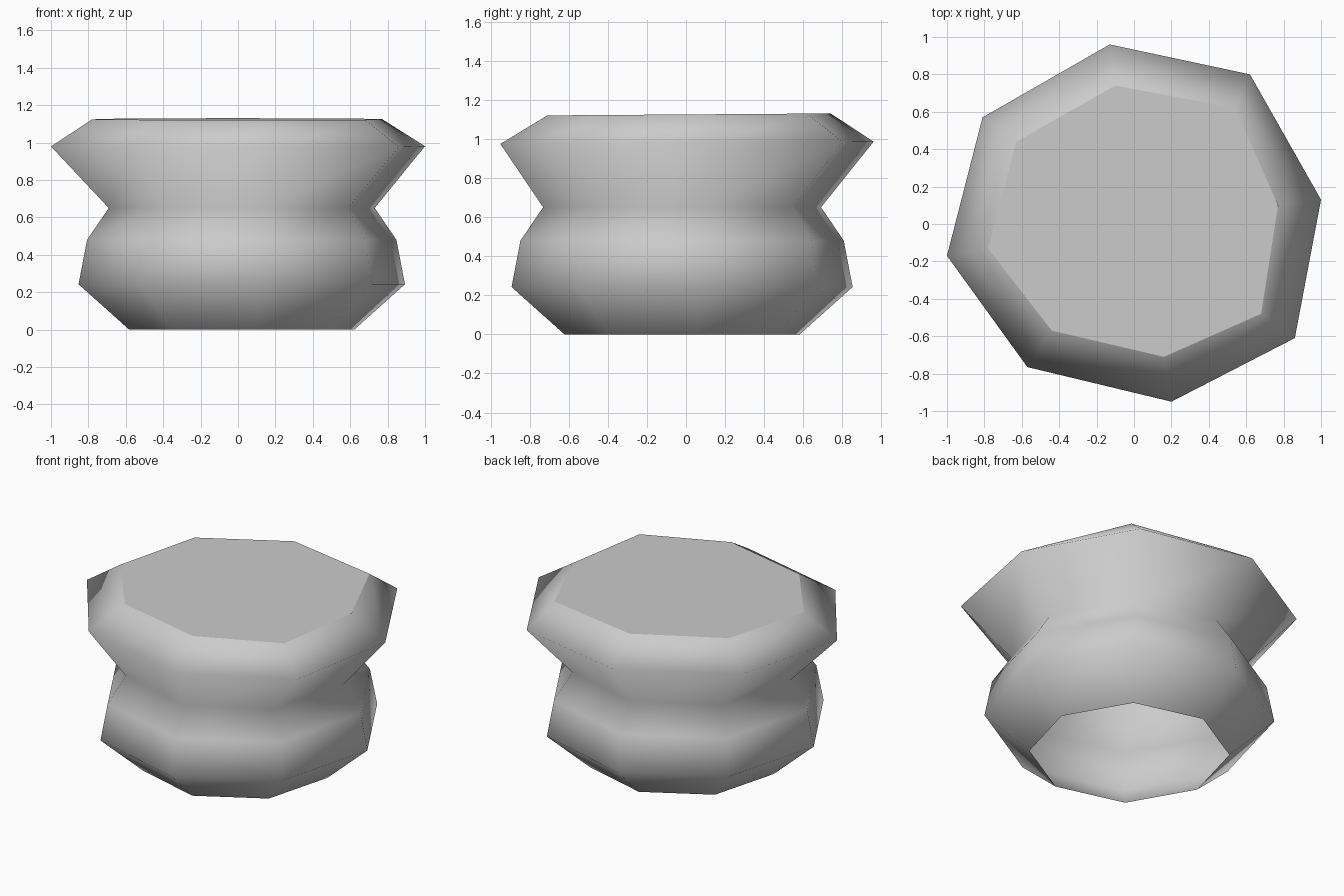
import bpy
from math import cos, sin, radians

cube = bpy.data.objects.get("Cube")
if cube:
    bpy.data.objects.remove(cube, do_unlink=True)

# Single plain material
grey = bpy.data.materials.new("plain grey")
grey.use_nodes = True
color = (0.6, 0.6, 0.6, 1)
grey.diffuse_color = color
grey.node_tree.nodes["Principled BSDF"].inputs["Base Color"].default_value = color

SIDES = 8


def regular_ring(radius, z):
    """Eight-sided ring, slightly off centre."""
    angles = [radians(7.4 + 360 / SIDES * i) for i in range(SIDES)]
    return [(0.02 + radius * cos(a), -0.02 + radius * sin(a), z) for a in angles]


def uneven_ring(outline, z, lean):
    """Hand-shaped ring that leans a little towards the front."""
    return [(x, y, z + lean * y) for x, y in outline]


def make_object(name, verts, faces, smooth):
    mesh = bpy.data.meshes.new(name)
    mesh.from_pydata(verts, [], faces)
    mesh.materials.append(grey)
    mesh.polygons.foreach_set("use_smooth", [smooth] * len(faces))
    mesh.update()
    obj = bpy.data.objects.new(name, mesh)
    bpy.context.collection.objects.link(obj)
    return obj


# Lower bulge and waist: radius and height
profile = [(0.607, 0), (0.88, 0.242), (0.834, 0.48), (0.717, 0.65)]
rings = [regular_ring(r, z) for r, z in profile]

# Flared shoulder and the rim of the lid
shoulder = [(1.0, 0.13), (0.62, 0.80), (-0.13, 0.96), (-0.81, 0.57),
            (-1.0, -0.17), (-0.57, -0.765), (0.20, -0.95), (0.86, -0.61)]
rim = [(0.77, 0.10), (0.54, 0.62), (-0.10, 0.74), (-0.63, 0.44),
       (-0.78, -0.13), (-0.44, -0.57), (0.16, -0.71), (0.68, -0.48)]
rings += [uneven_ring(shoulder, 0.98, 0.006), uneven_ring(rim, 1.125, 0.007)]

# Body wall, open underneath
body_faces = []
for level in range(len(rings) - 1):
    low, high = level * SIDES, (level + 1) * SIDES
    for i in range(SIDES):
        j = (i + 1) % SIDES
        body_faces.append((low + i, low + j, high + j, high + i))
make_object("body", [v for ring in rings for v in ring], body_faces, True)

# Flat lid closing the top
make_object("lid", rings[-1], [tuple(range(SIDES))], False)
